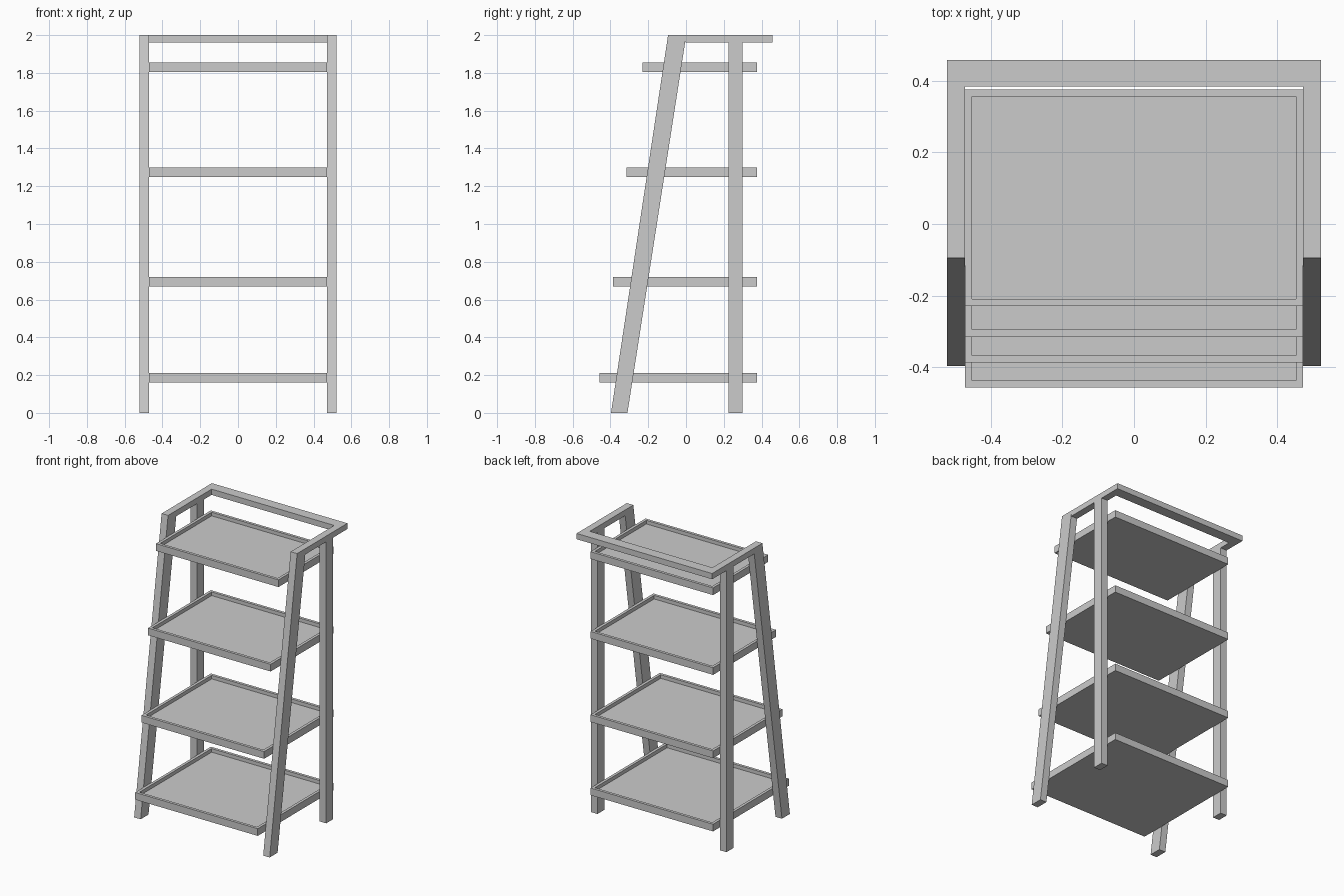
import bpy
import bmesh

cube = bpy.data.objects.get("Cube")
if cube:
    bpy.data.objects.remove(cube, do_unlink=True)

grey = bpy.data.materials.new("plain_grey")
grey.use_nodes = True
COLOUR = (0.6, 0.6, 0.6, 1)
grey.diffuse_color = COLOUR
grey.node_tree.nodes["Principled BSDF"].inputs["Base Color"].default_value = COLOUR

INNER, OUTER = 0.472, 0.522   # inside and outside of the side frames
RAIL_Z = 1.96                 # underside of the top rail


def finish(name, bm):
    bmesh.ops.recalc_face_normals(bm, faces=bm.faces)
    mesh = bpy.data.meshes.new(name)
    bm.to_mesh(mesh)
    bm.free()
    mesh.materials.append(grey)
    obj = bpy.data.objects.new(name, mesh)
    bpy.context.collection.objects.link(obj)
    return obj


def prism(name, outline, direction):
    """Extrude a closed outline of 3D points along a direction."""
    bm = bmesh.new()
    face = bm.faces.new([bm.verts.new(p) for p in outline])
    ext = bmesh.ops.extrude_face_region(bm, geom=[face])
    verts = [v for v in ext["geom"] if isinstance(v, bmesh.types.BMVert)]
    bmesh.ops.translate(bm, verts=verts, vec=direction)
    return finish(name, bm)


def tray(name, front, bottom):
    """Shallow tray: a box whose top is inset and pushed down."""
    back, height, rim, depth = 0.376, 0.05, 0.028, 0.025
    bm = bmesh.new()
    bmesh.ops.create_cube(bm, size=1)
    bmesh.ops.scale(bm, verts=bm.verts, vec=(2 * INNER, back - front, height))
    bmesh.ops.translate(bm, verts=bm.verts,
                        vec=(0, (back + front) / 2, bottom + height / 2))
    bm.normal_update()
    top = max(bm.faces, key=lambda f: f.calc_center_median().z)
    bmesh.ops.inset_region(bm, faces=[top], thickness=rim)
    ext = bmesh.ops.extrude_face_region(bm, geom=[top])
    verts = [v for v in ext["geom"] if isinstance(v, bmesh.types.BMVert)]
    bmesh.ops.translate(bm, verts=verts, vec=(0, 0, -depth))
    if top.is_valid:
        bmesh.ops.delete(bm, geom=[top], context="FACES_ONLY")
    return finish(name, bm)


# Side frames: slanted front leg and upright back leg on each side
front_leg = [(-0.397, 0), (-0.310, 0), (-0.005, RAIL_Z), (0.001, 2), (-0.095, 2)]
back_leg = [(0.225, 0), (0.300, 0), (0.300, RAIL_Z), (0.225, RAIL_Z)]
for side, x in (("left", INNER), ("right", -OUTER)):
    for name, profile in (("front_leg", front_leg), ("back_leg", back_leg)):
        prism(f"{side}_{name}", [(x, y, z) for y, z in profile],
              (OUTER - INNER, 0, 0))

# U-shaped top rail, butting against the front legs
rail_front, rail_inner, rail_back = -0.003, 0.384, 0.458
half = [(OUTER, rail_back), (OUTER, rail_front),
        (INNER, rail_front), (INNER, rail_inner)]
rail = half + [(-x, y) for x, y in reversed(half)]
prism("top_rail", [(x, y, RAIL_Z) for x, y in rail], (0, 0, 2 - RAIL_Z))

# Four trays, each shallower than the one below
trays = (("bottom_tray", -0.457, 0.16), ("lower_tray", -0.387, 0.67),
         ("upper_tray", -0.315, 1.25), ("top_tray", -0.229, 1.805))
for name, front, bottom in trays:
    tray(name, front, bottom)
